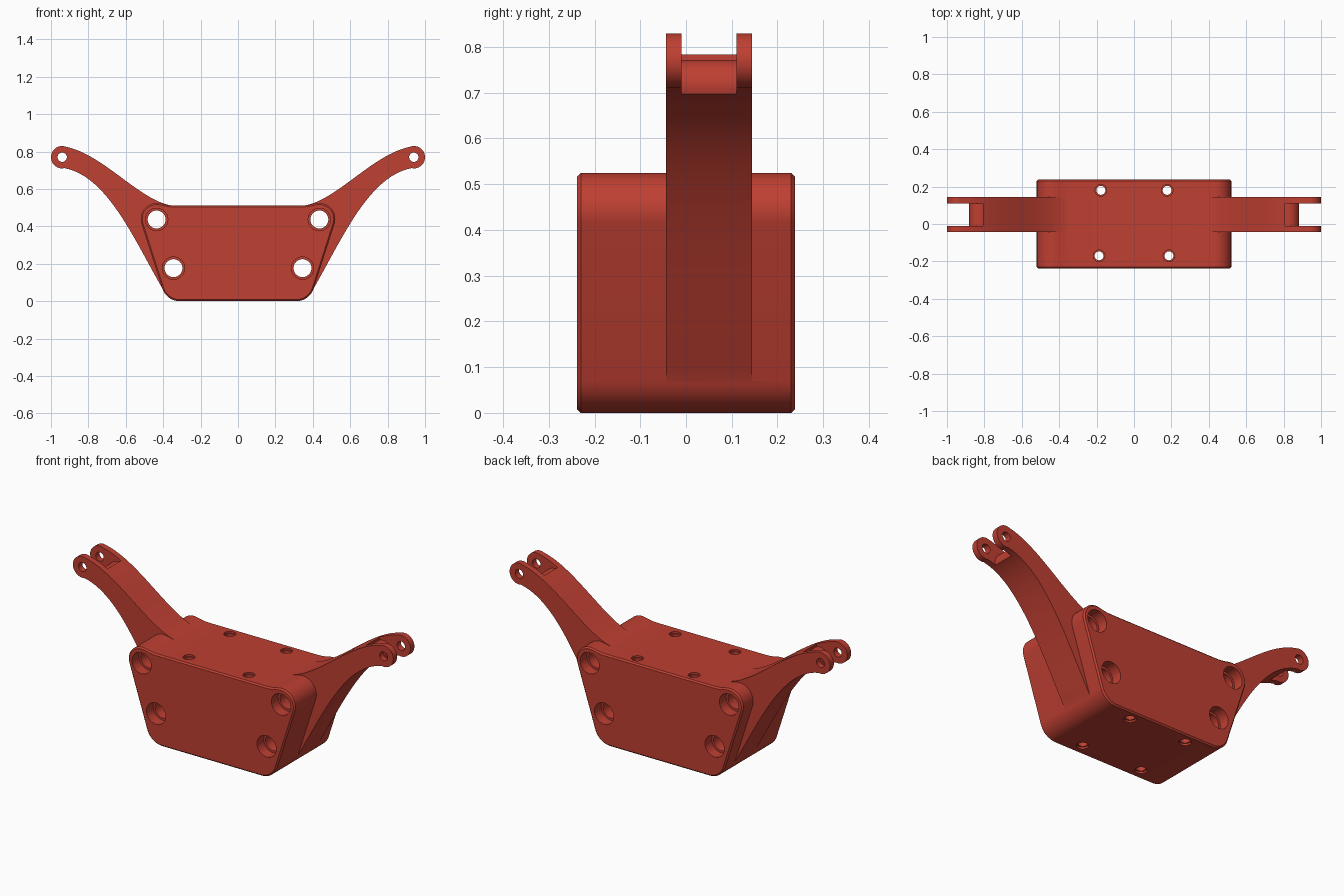
import bpy, bmesh, math
from mathutils import Vector, Matrix

if "Cube" in bpy.data.objects:
    bpy.data.objects.remove(bpy.data.objects["Cube"])

red = bpy.data.materials.new("brick red")
red.diffuse_color = (0.52, 0.05, 0.032, 1)
red.use_nodes = True
red.node_tree.nodes["Principled BSDF"].inputs["Base Color"].default_value = red.diffuse_color


def arc(cx, cz, r, a0, a1, n=14):
    """Points on an arc, angles in degrees."""
    return [(cx + r * math.cos(math.radians(a0 + (a1 - a0) * i / n)),
             cz + r * math.sin(math.radians(a0 + (a1 - a0) * i / n))) for i in range(n + 1)]


def bezier(p0, p1, p2, p3, n=24):
    pts = []
    for i in range(n + 1):
        t, s = i / n, 1 - i / n
        pts.append(tuple(s**3 * a + 3 * s * s * t * b + 3 * s * t * t * c + t**3 * d
                         for a, b, c, d in zip(p0, p1, p2, p3)))
    return pts


def make_object(name, bm):
    bmesh.ops.recalc_face_normals(bm, faces=bm.faces)
    mesh = bpy.data.meshes.new(name)
    bm.to_mesh(mesh)
    bm.free()
    mesh.materials.append(red)
    ob = bpy.data.objects.new(name, mesh)
    bpy.context.collection.objects.link(ob)
    return ob


def prism(name, profile, y0, y1):
    """Extrude an x-z profile along y."""
    bm = bmesh.new()
    face = bm.faces.new([bm.verts.new((x, y0, z)) for x, z in profile])
    new = bmesh.ops.extrude_face_region(bm, geom=[face])["geom"]
    bmesh.ops.translate(bm, vec=(0, y1 - y0, 0),
                        verts=[v for v in new if isinstance(v, bmesh.types.BMVert)])
    return make_object(name, bm)


def rod(centre, r, length, along_y):
    """Cylinder cutter along y or z."""
    bm = bmesh.new()
    turn = Matrix.Rotation(math.pi / 2, 4, 'X') if along_y else Matrix()
    bmesh.ops.create_cone(bm, cap_ends=True, segments=32, radius1=r, radius2=r, depth=length,
                          matrix=Matrix.Translation(Vector(centre)) @ turn)
    return make_object("cutter", bm)


def apply(ob, mod):
    bpy.context.view_layer.objects.active = ob
    bpy.ops.object.modifier_apply(modifier=mod.name)


def boolean(ob, other, operation='DIFFERENCE'):
    mod = ob.modifiers.new("boolean", 'BOOLEAN')
    mod.operation, mod.solver, mod.object = operation, 'EXACT', other
    apply(ob, mod)
    bpy.data.objects.remove(other)


# Block: tapered sides, round corners, slightly raised upper corners
half = (arc(0.31, 0.1, 0.1, -90, -17)
        + arc(0.435, 0.44, 0.085, -17, 95)
        + [(0.405, 0.521), (0.385, 0.516), (0.36, 0.513), (0.33, 0.512)])
bracket = prism("bracket", half + [(-x, z) for x, z in reversed(half)], -0.238, 0.238)
bevel = bracket.modifiers.new("edge chamfer", 'BEVEL')
bevel.width, bevel.segments = 0.008, 1
bevel.limit_method, bevel.angle_limit = 'ANGLE', math.radians(60)
apply(bracket, bevel)

# Curved arms with a forked, pinned tip
upper = bezier((0.31, 0.508), (0.50, 0.50), (0.70, 0.78), (0.92, 0.826))
lower = bezier((0.93, 0.712), (0.70, 0.67), (0.56, 0.34), (0.40, 0.06))
arm = upper + arc(0.94, 0.77, 0.06, 95, -95, 24) + lower + [(0.33, 0.06)]
slot = [(0.80, 0.95), (1.1, 0.95), (1.1, 0.5), (0.825, 0.5)] + arc(0.827, 0.716, 0.056, -90, 110, 20)
for s in (1, -1):
    ob = prism("arm", [(s * x, z) for x, z in arm], -0.044, 0.144)
    boolean(ob, prism("cutter", [(s * x, z) for x, z in slot], -0.01, 0.11))
    boolean(ob, rod((s * 0.94, 0.05, 0.77), 0.025, 0.6, True))
    boolean(bracket, ob, 'UNION')

# Counterbored bolt holes, front to back
for s in (1, -1):
    for x, z in ((0.435, 0.437), (0.345, 0.177)):
        boolean(bracket, rod((s * x, 0, z), 0.048, 1, True))
        for y in (-0.238, 0.238):
            boolean(bracket, rod((s * x, y, z), 0.06, 0.12, True))

# Small vertical holes with a shallow rim
for s in (1, -1):
    for x, y in ((0.177, 0.18), (0.187, -0.17)):
        boolean(bracket, rod((s * x, y, 0.25), 0.024, 1, False))
        for z in (0, 0.512):
            boolean(bracket, rod((s * x, y, z), 0.031, 0.02, False))

bpy.ops.object.select_all(action='DESELECT')
bracket.select_set(True)
bpy.context.view_layer.objects.active = bracket
bpy.ops.object.shade_smooth_by_angle(angle=math.radians(25))
